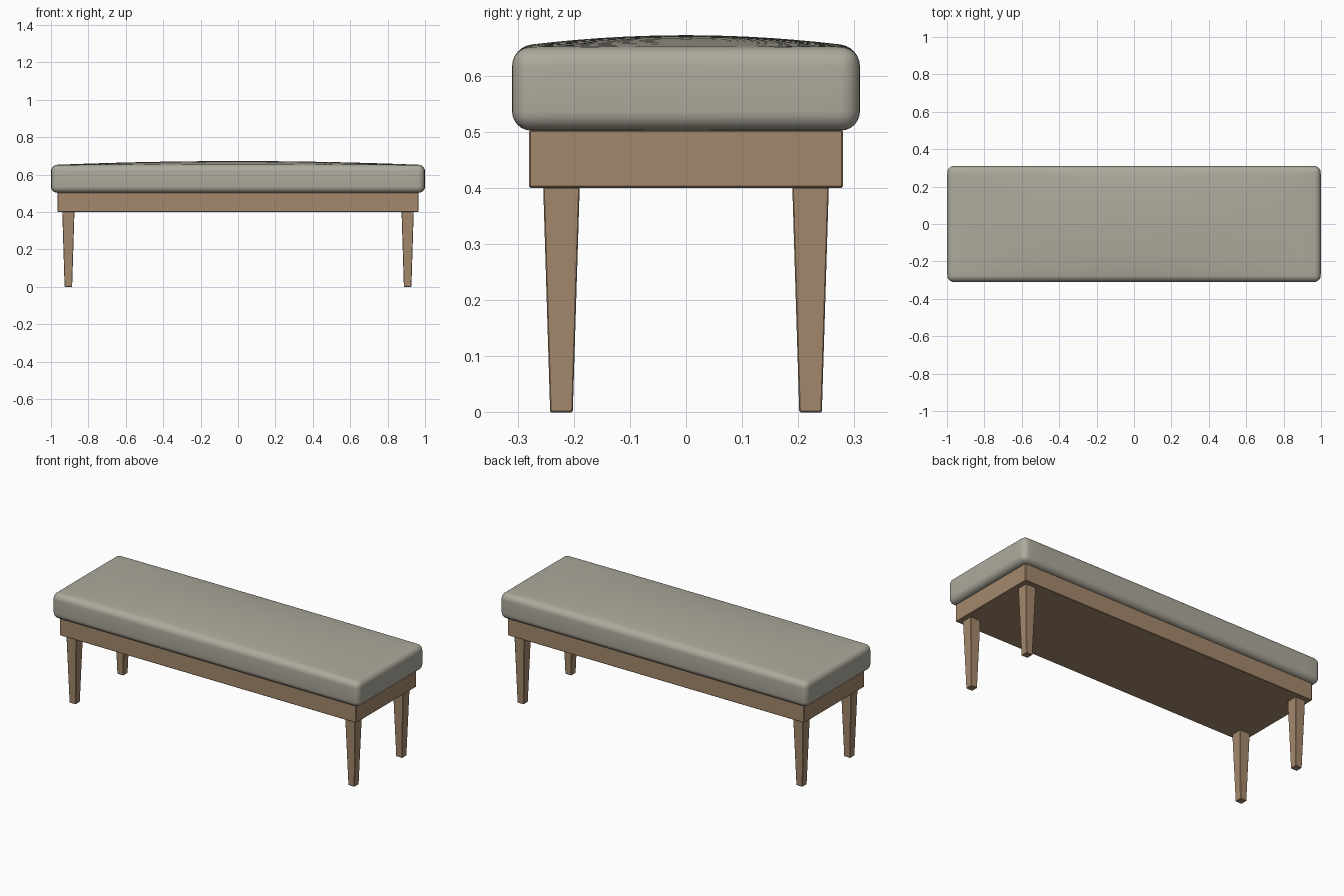
import bpy, bmesh, math
from mathutils import Vector

if "Cube" in bpy.data.objects:
    bpy.data.objects.remove(bpy.data.objects["Cube"])


def material(name, rgb):
    m = bpy.data.materials.new(name)
    m.diffuse_color = (*rgb, 1)
    m.use_nodes = True
    m.node_tree.nodes["Principled BSDF"].inputs["Base Color"].default_value = m.diffuse_color
    return m


wood = material("oak wood", (0.375, 0.25, 0.15))
fabric = material("grey beige fabric", (0.42, 0.40, 0.335))


def box(bm, lo, hi):
    bmesh.ops.create_cube(bm, size=1)
    for v in bm.verts:
        v.co = Vector([lo[i] if v.co[i] < 0 else hi[i] for i in range(3)])


def bevel(bm, width, segments):
    bmesh.ops.bevel(bm, geom=bm.edges[:], offset=width, segments=segments,
                    profile=0.5, affect='EDGES')


def finish(bm, name, mat, smooth=False):
    bmesh.ops.recalc_face_normals(bm, faces=bm.faces[:])
    me = bpy.data.meshes.new(name)
    bm.to_mesh(me)
    bm.free()
    me.materials.append(mat)
    for p in me.polygons:
        p.use_smooth = smooth
    ob = bpy.data.objects.new(name, me)
    bpy.context.collection.objects.link(ob)
    return ob


# Seat frame
bm = bmesh.new()
box(bm, (-0.965, -0.28, 0.4), (0.965, 0.28, 0.503))
bevel(bm, 0.003, 1)
finish(bm, "seat_frame", wood)

# Four tapered legs
for sx, xn in ((-1, "left"), (1, "right")):
    for sy, yn in ((-1, "front"), (1, "back")):
        bm = bmesh.new()
        box(bm, (-0.0325, -0.0325, 0), (0.0325, 0.0325, 0.401))
        for v in bm.verts:
            if v.co.z < 0.1:
                v.co.x *= 0.62
                v.co.y *= 0.62
        bevel(bm, 0.002, 1)
        for v in bm.verts:
            v.co += Vector((sx * 0.907, sy * 0.222, 0))
        finish(bm, f"{yn}_{xn}_leg", wood)

# Cushion: rounded box, sliced into a grid, with a domed top
bm = bmesh.new()
HX, HY = 0.998, 0.31
box(bm, (-HX, -HY, 0.502), (HX, HY, 0.651))
bevel(bm, 0.034, 6)
for axis, half, n in ((0, HX - 0.035, 28), (1, HY - 0.035, 14)):
    for i in range(1, n):
        co = Vector((0, 0, 0))
        co[axis] = half * (2 * i / n - 1)
        no = Vector((0, 0, 0))
        no[axis] = 1
        bmesh.ops.bisect_plane(bm, geom=bm.verts[:] + bm.edges[:] + bm.faces[:],
                               dist=1e-5, plane_co=co, plane_no=no)
for v in bm.verts:
    if v.co.z > 0.6:
        dome = (1 - (v.co.x / HX) ** 2) * (1 - (v.co.y / HY) ** 2)
        v.co.z += 0.021 * dome
    # slight bulge of the short ends
    if abs(v.co.x) > HX - 0.02:
        v.co.x += math.copysign(0.002 * (1 - (v.co.y / HY) ** 2), v.co.x)
finish(bm, "cushion", fabric, smooth=True)
